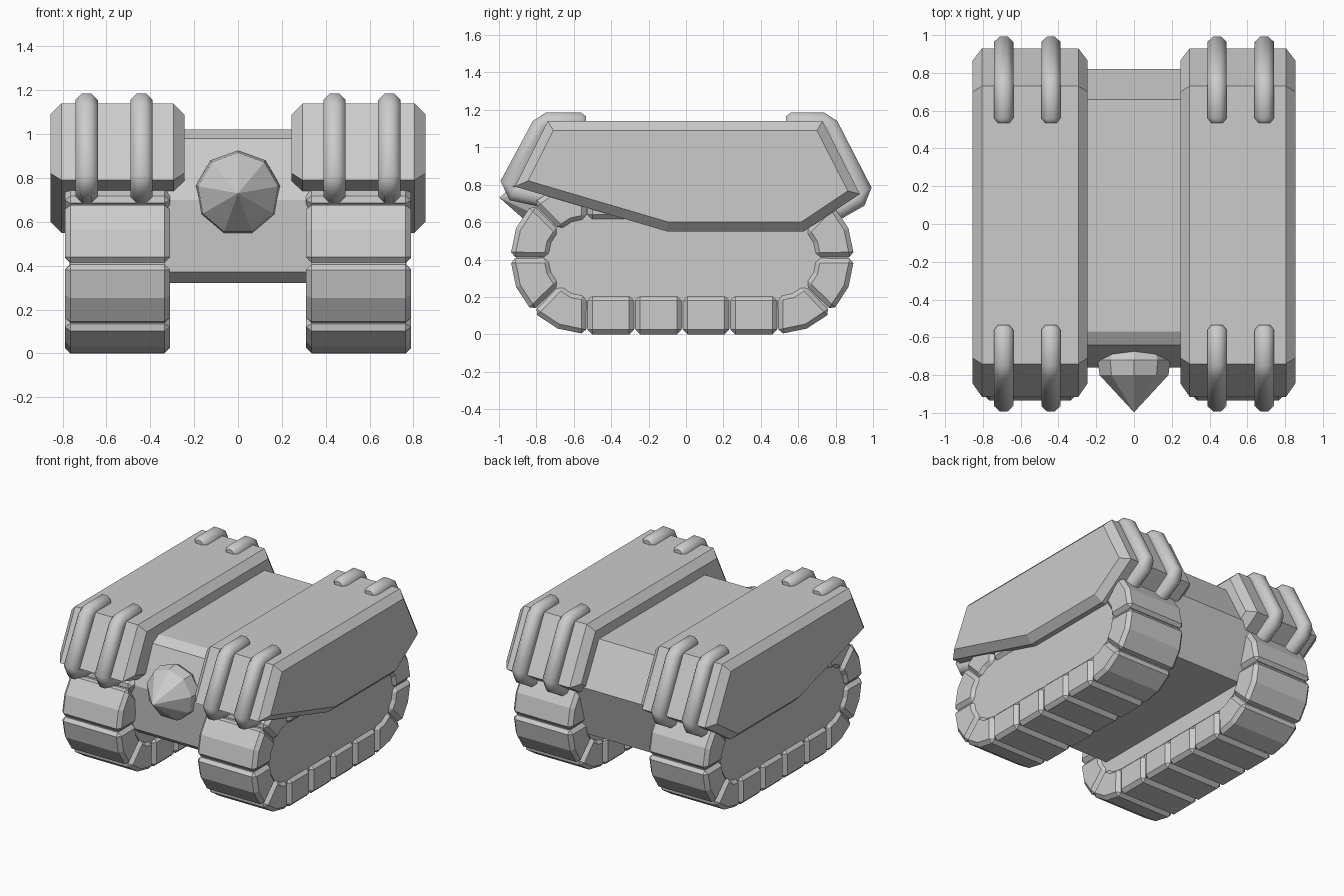
import bpy, bmesh
from math import sin, cos, pi, radians

if "Cube" in bpy.data.objects:
    bpy.data.objects.remove(bpy.data.objects["Cube"])


def finish(name, bm, smooth=None, mirror=False):
    bmesh.ops.recalc_face_normals(bm, faces=bm.faces[:])
    me = bpy.data.meshes.new(name)
    bm.to_mesh(me)
    bm.free()
    ob = bpy.data.objects.new(name, me)
    bpy.context.collection.objects.link(ob)
    if mirror:
        ob.modifiers.new("Mirror", 'MIRROR')
    if smooth:
        bpy.ops.object.select_all(action='DESELECT')
        bpy.context.view_layer.objects.active = ob
        ob.select_set(True)
        bpy.ops.object.shade_smooth_by_angle(angle=radians(smooth))
    return ob


def prism(bm, profile, x0, x1):
    """Extrude a closed (y, z) profile along x; returns the faces, the two caps first."""
    a = [bm.verts.new((x0, y, z)) for y, z in profile]
    b = [bm.verts.new((x1, y, z)) for y, z in profile]
    faces = [bm.faces.new(a), bm.faces.new(b[::-1])]
    n = len(a)
    for i in range(n):
        j = (i + 1) % n
        faces.append(bm.faces.new((a[i], b[i], b[j], a[j])))
    return faces


def bevel(bm, edges, offset):
    bmesh.ops.bevel(bm, geom=edges, offset=offset, offset_type='OFFSET',
                    segments=1, profile=0.5, affect='EDGES')


# Central hull
bm = bmesh.new()
prism(bm, [(-0.57, 1.02), (-0.64, 0.98), (-0.76, 0.70), (-0.74, 0.37), (-0.68, 0.32),
           (0.70, 0.32), (0.82, 0.72), (0.66, 1.02)], -0.36, 0.36)
finish("hull", bm)

# Armoured fender pods with chamfered rims
bm = bmesh.new()
caps = prism(bm, [(-0.74, 1.14), (0.73, 1.14), (0.93, 0.75), (0.63, 0.55),
                  (-0.10, 0.55), (-0.915, 0.79)], 0.245, 0.855)[:2]
bevel(bm, list({e for f in caps for e in f.edges}), 0.05)
finish("fender_pod", bm, mirror=True)

# Track links laid around a stadium path
R, Y0, Y1, THICK, N = 0.41, -0.53, 0.49, 0.205, 4
PITCH = (Y1 - Y0) / N


def track_point(k, d):
    """Point k links along the track, at depth d inside its outer face."""
    k %= 4 * N
    if k <= N:                                  # bottom run
        return (Y0 + k * PITCH, d)
    if k <= 2 * N:                              # rear arc
        t = -pi / 2 + (k - N) * pi / N
        return (Y1 + (R - d) * cos(t), R + (R - d) * sin(t))
    if k <= 3 * N:                              # top run
        return (Y1 - (k - 2 * N) * PITCH, 2 * R - d)
    t = pi / 2 + (k - 3 * N) * pi / N           # front arc
    return (Y0 + (R - d) * cos(t), R + (R - d) * sin(t))


bm = bmesh.new()
for i in range(4 * N):
    part = bmesh.new()
    ks = (i + 0.015, i + 0.5, i + 0.985)
    prism(part, [track_point(k, 0) for k in ks] +
          [track_point(k, THICK) for k in ks[::-1]], 0.31, 0.79)
    bmesh.ops.recalc_face_normals(part, faces=part.faces[:])
    part.edges.ensure_lookup_table()
    bevel(part, [e for e in part.edges if e.calc_face_angle(0) > 0.6], 0.025)
    tmp = bpy.data.meshes.new("tmp")
    part.to_mesh(tmp)
    part.free()
    bm.from_mesh(tmp)
    bpy.data.meshes.remove(tmp)
finish("track_links", bm, mirror=True)

# Belt and side plate filling the inside of each track
for name, depth, x0, x1 in (("track_belt", 0.03, 0.335, 0.765), ("track_plate", 0.20, 0.33, 0.768)):
    bm = bmesh.new()
    prism(bm, [track_point(k / 2, depth) for k in range(8 * N)], x0, x1)
    finish(name, bm, mirror=True)

# Bent guard bars over the pod ends
front_bar = [(-0.535, 1.135, .6), (-0.56, 1.135, 1), (-0.745, 1.135, 1), (-0.775, 1.115, 1),
             (-0.945, 0.80, 1), (-0.925, 0.765, 1), (-0.74, 0.725, 1)]
rear_bar = [(0.535, 1.135, .6), (0.56, 1.135, 1), (0.735, 1.135, 1), (0.765, 1.115, 1),
            (0.945, 0.765, 1), (0.925, 0.73, 1), (0.75, 0.63, 1)]
for name, path in (("front_guard_bars", front_bar), ("rear_guard_bars", rear_bar)):
    bm = bmesh.new()
    for x in (0.44, 0.69):
        rings = []
        for i, (y, z, r) in enumerate(path):
            p, q = path[max(i - 1, 0)], path[min(i + 1, len(path) - 1)]
            ty, tz = q[0] - p[0], q[1] - p[1]
            ln = (ty * ty + tz * tz) ** 0.5
            ny, nz = -tz / ln, ty / ln
            ring = []
            for s in range(8):
                a = (s + 0.5) * pi / 4
                u, v = 0.055 * r * cos(a), 0.055 * r * sin(a)
                ring.append(bm.verts.new((x + u, y + ny * v, z + nz * v)))
            rings.append(ring)
        for a, b in zip(rings, rings[1:]):
            for s in range(8):
                bm.faces.new((a[s], a[s - 1], b[s - 1], b[s]))
        bm.faces.new(rings[0])
        bm.faces.new(rings[-1])
    finish(name, bm, smooth=50, mirror=True)

# Faceted nose lamp: nine-sided lathe with a pointed front
bm = bmesh.new()
rings = [[bm.verts.new((r * sin(2 * pi * s / 9), y, 0.73 + r * cos(2 * pi * s / 9))) for s in range(9)]
         for y, r in ((-0.80, 0.185), (-0.72, 0.196), (-0.66, 0.16))]
for a, b in zip(rings, rings[1:]):
    for s in range(9):
        bm.faces.new((a[s], a[s - 1], b[s - 1], b[s]))
for ring, y in ((rings[0], -0.997), (rings[-1], -0.60)):
    tip = bm.verts.new((0, y, 0.73))
    for s in range(9):
        bm.faces.new((ring[s], ring[s - 1], tip))
finish("nose_lamp", bm)
